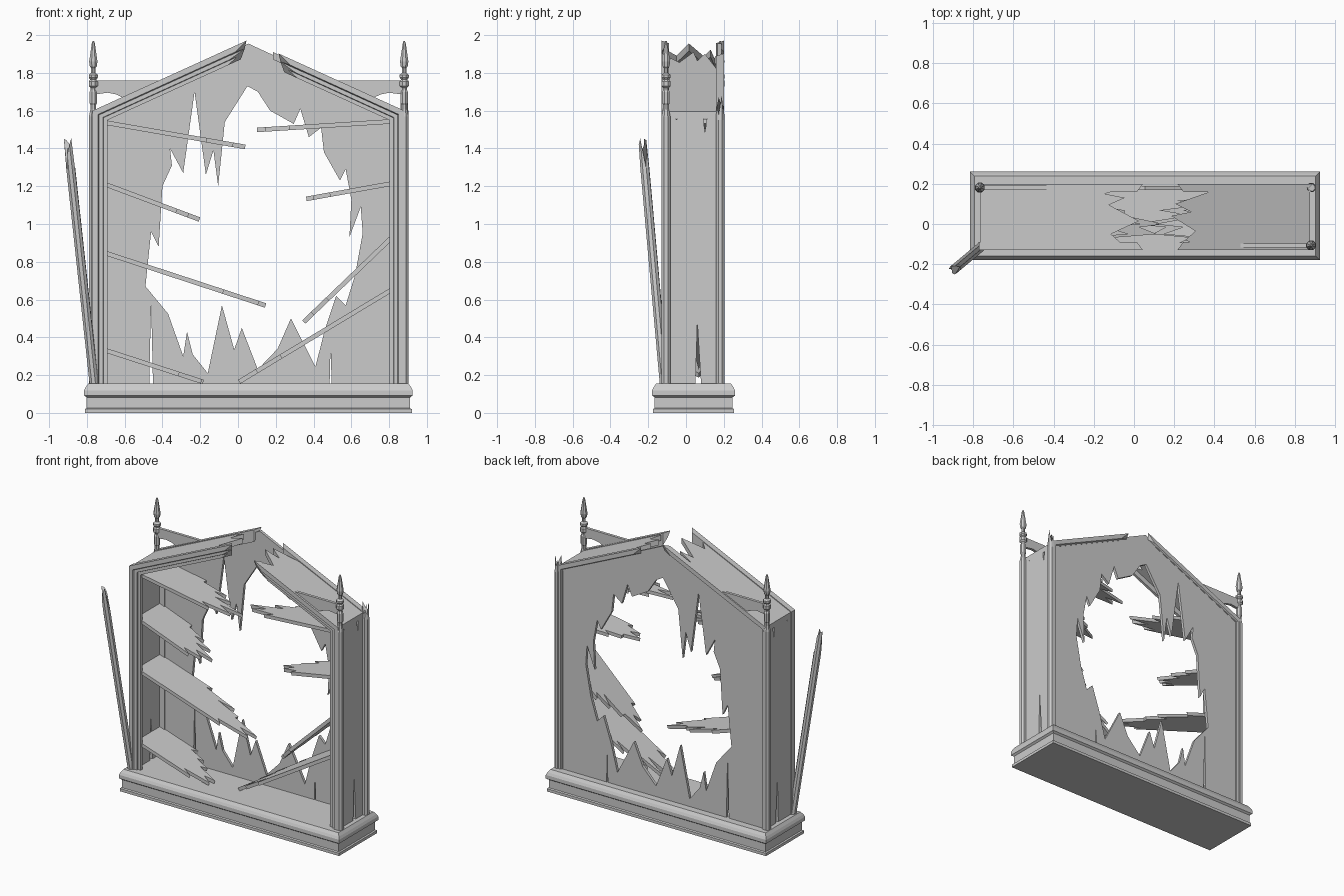
import bpy, bmesh, math, random
from mathutils import Vector

if "Cube" in bpy.data.objects:
    bpy.data.objects.remove(bpy.data.objects["Cube"])

random.seed(4)
C, HALF, EAVE, SLOPE, FLOOR = 0.055, 0.825, 1.6, 0.455, 0.155
SEC = math.sqrt(1 + SLOPE * SLOPE)


def roof_z(u):
    return EAVE + SLOPE * (HALF - u)      # u = distance from the centre line


def finish(name, bm):
    bmesh.ops.recalc_face_normals(bm, faces=bm.faces)
    me = bpy.data.meshes.new(name)
    bm.to_mesh(me)
    bm.free()
    ob = bpy.data.objects.new(name, me)
    bpy.context.collection.objects.link(ob)
    return ob


def slab(name, loops, place, w0, w1):
    """Flat outline (with optional holes) given thickness; place(u, v, w) -> xyz."""
    bm = bmesh.new()
    edges = []
    for loop in loops:
        vs = [bm.verts.new((u, v, 0)) for u, v in loop]
        edges += [bm.edges.new((vs[i - 1], vs[i])) for i in range(len(vs))]
    bmesh.ops.triangle_fill(bm, use_beauty=True, edges=edges, normal=(0, 0, 1))
    ext = bmesh.ops.extrude_face_region(bm, geom=bm.faces[:], use_keep_orig=True)
    top = {g for g in ext["geom"] if isinstance(g, bmesh.types.BMVert)}
    for v in bm.verts:
        v.co = place(v.co.x, v.co.y, w1 if v in top else w0)
    bmesh.ops.dissolve_limit(bm, angle_limit=0.01, verts=bm.verts[:], edges=bm.edges[:])
    return finish(name, bm)


def loft(name, rings):
    """Skin a list of equal-length closed rings and cap both ends."""
    bm = bmesh.new()
    rows = [[bm.verts.new(p) for p in r] for r in rings]
    n = len(rows[0])
    for a, b in zip(rows, rows[1:]):
        for i in range(n):
            j = (i + 1) % n
            bm.faces.new((a[i], a[j], b[j], b[i]))
    bm.faces.new(rows[0])
    bm.faces.new(rows[-1])
    return finish(name, bm)


def ring(r, z, jag=None, n=8):
    return [(r * math.cos(math.tau * (i + .5) / n), r * math.sin(math.tau * (i + .5) / n),
             z + (jag[i] if jag else 0)) for i in range(n)]


def upright(u, v, w):
    return (u, w, v)


# moulded plinth
plinth = [(.005, 0), (.005, .02), (.014, .025), (.014, .082), (.006, .088),
          (0, .092), (0, .118), (.008, .135), (.022, FLOOR)]
loft("plinth", [[(-.815 + d, -.18 + d, z), (.925 - d, -.18 + d, z),
                 (.925 - d, .26 - d, z), (-.815 + d, .26 - d, z)] for d, z in plinth])

# back panel with a splintered hole and floor cracks
outline = [(-.755, .15), (-.47, .15), (-.46, .6), (-.45, .15), (.485, .15), (.49, .35),
           (.496, .15), (.865, .15), (.865, 1.58), (C, 1.955), (-.755, 1.58)]
hole = [(-.49, .67), (-.46, .96), (-.42, .88), (-.40, 1.2), (-.35, 1.31), (-.36, 1.40),
        (-.29, 1.27), (-.23, 1.7), (-.17, 1.26), (-.13, 1.39), (-.105, 1.2), (-.07, 1.54),
        (.05, 1.73), (.105, 1.7), (.17, 1.6), (.295, 1.53), (.33, 1.61), (.375, 1.46),
        (.44, 1.51), (.455, 1.38), (.54, 1.23), (.57, 1.29), (.6, 1.13), (.59, .93),
        (.65, 1.09), (.66, .95), (.62, .73), (.57, .57), (.52, .62), (.46, .44),
        (.41, .245), (.28, .5), (.21, .34), (.105, .23), (.02, .45), (-.02, .335),
        (-.085, .57), (-.16, .21), (-.24, .31), (-.27, .43), (-.29, .3), (-.37, .525)]
slab("back_panel", [outline, hole], upright, .168, .188)

# frame section: (inset from outer edge, depth behind face)
section = [(0, .04), (0, 0), (.03, 0), (.036, .012), (.055, .012), (.058, .022),
           (.078, .022), (.078, .04)]
# side panel outline in y, z with a split at the bottom
side = [(-.12, .15), (.05, .15), (.06, .48), (.08, .15), (.19, .15), (.19, 1.59),
        (.115, 1.59), (.1, 1.48), (.09, 1.59), (-.04, 1.59), (-.05, 1.55), (-.065, 1.59), (-.12, 1.59)]
# broken roof ends: (distance from centre, y)
breaks = {-1: [(.07, .19), (.2, .15), (.1, .13), (.18, .095), (.03, .015), (.17, -.05), (.09, -.12)],
          1: [(.2, .19), (.32, .16), (.15, .1), (.23, .06), (.13, .04), (.25, -.035), (.2, -.08), (.3, -.12)]}
frame_ends = {-1: .04, 1: .19}

for s, label in ((-1, "left"), (1, "right")):
    slab(label + "_side_panel", [side], lambda u, v, w: (C + s * w, u, v), HALF - .04, HALF - .006)

    slab(label + "_roof_board", [[(HALF - .006, -.12), (HALF - .006, .19)] + breaks[s]],
         lambda u, v, w: (C + s * u, v, roof_z(u) + w), -.045, -.006)

    # mitred stepped frames, front and back
    for side_name, face, sign in (("front", -.13, 1), ("back", .2, -1)):
        foot, mitre, near, end = [], [], [], []
        for i, (d, f) in enumerate(section):
            y = face + sign * f
            foot.append((C + s * (HALF - d), y, FLOOR))
            mitre.append((C + s * (HALF - d), y, roof_z(HALF - d) - d * SEC))
            for row, u in ((near, frame_ends[s] + .12),
                           (end, frame_ends[s] + (0, -.03, .03, -.02, .06, .02, .07, .0)[i])):
                row.append((C + s * u, y, roof_z(u) - d * SEC))
        loft(f"{label}_{side_name}_frame", [foot, mitre, near, end])

# corner columns with turned finials
shaft = [(.025, FLOOR), (.025, 1.57), (.016, 1.61)]
finial = [(.016, 1.63), (.021, 1.64), (.021, 1.70), (.015, 1.71), (.015, 1.72), (.026, 1.73),
          (.026, 1.755), (.018, 1.765), (.026, 1.775), (.026, 1.79), (.012, 1.80),
          (.012, 1.825), (.020, 1.835), (.024, 1.86), (.009, 1.955), (.004, 1.97)]
bracket = [(-.765, 1.76), (-.415, 1.76), (-.59, 1.665), (-.615, 1.672), (-.645, 1.686),
           (-.69, 1.695), (-.765, 1.685)]
for name, x, y in (("back_left", -.766, .181), ("front_right", .88, -.106)):
    col = loft(name + "_column", [ring(r, z) for r, z in shaft + finial])
    col.location = (x, y, 0)
    flip = x > 0
    slab(name + "_bracket", [[(2 * C - u if flip else u, v) for u, v in bracket]],
         upright, y - .01, y + .01)

# snapped columns: one standing, one leaning outwards
splinter = [.06, -.03, .02, -.05, .05, -.02, .0, -.04]
stub = loft("back_right_column", [ring(.025, FLOOR), ring(.025, 1.55), ring(.02, 1.62, splinter)])
stub.location = (.88, .181, 0)
lean = loft("fallen_column", [ring(.025, 0), ring(.025, 1.15),
                              ring(.022, 1.25, [.06, -.1, .02, .05, .06, -.12, -.02, .03])])
start, tip = Vector((-.762, -.115, FLOOR)), Vector((-.9, -.23, 1.43))
lean.rotation_mode = 'QUATERNION'
lean.rotation_quaternion = (tip - start).to_track_quat('Z', 'Y')
lean.location = start

# snapped shelves: wall x, z to tip x, z (top edge)
shelves = [(-.735, 1.555, .04, 1.42), (-.735, 1.235, -.2, 1.035), (-.735, .87, .15, .58),
           (-.735, .355, -.18, .175), (.845, 1.557, .1, 1.51), (.845, 1.232, .36, 1.145),
           (.845, .975, .34, .49), (.845, .685, .0, .175)]
jag = [(.78, 0), (.7, .1), (.94, .17), (.83, .3), (1, .36), (.74, .52), (.84, .62),
       (.58, .72), (.7, .8), (.45, .9), (.52, 1)]
for i, (x0, z0, x1, z1) in enumerate(shelves):
    pts = [(0, 0)] + [(t if t == 1 else t + random.uniform(-.07, .05), v) for t, v in jag] + [(0, 1)]
    a, b = Vector((x0, 0, z0)), Vector((x1, 0, z1))
    nrm = Vector((z1 - z0, 0, x0 - x1)).normalized()
    if nrm.z > 0:
        nrm = -nrm
    slab(f"broken_shelf_{i + 1}", [pts],
         lambda u, v, w: a.lerp(b, u) + nrm * w + Vector((0, -.095 + .263 * v, 0)), 0, .024)
